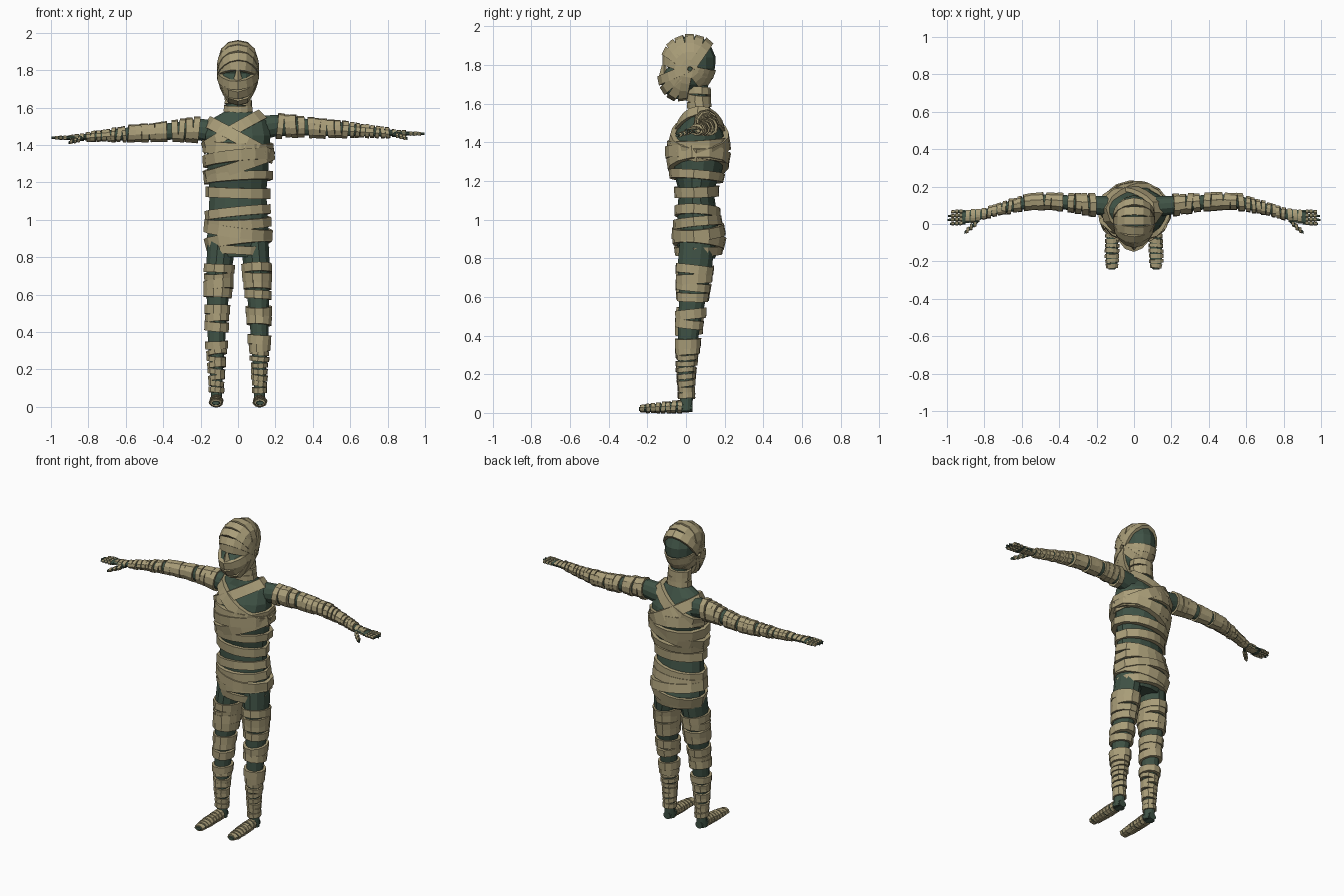
import bpy, bmesh, math, random
from mathutils import Vector
from mathutils.bvhtree import BVHTree

if "Cube" in bpy.data.objects:
    bpy.data.objects.remove(bpy.data.objects["Cube"])

random.seed(4)


def material(name, rgb):
    m = bpy.data.materials.new(name)
    m.diffuse_color = (*rgb, 1)
    m.use_nodes = True
    m.node_tree.nodes["Principled BSDF"].inputs["Base Color"].default_value = m.diffuse_color
    return m


SKIN = material("dark green skin", (0.05, 0.085, 0.06))
CLOTH = material("tan bandage", (0.40, 0.34, 0.19))
UV_AXES = [((0, 1, 0), (0, 0, 1)), ((1, 0, 0), (0, 0, 1)), ((1, 0, 0), (0, 1, 0))]


def finish(bm, name, mat):
    bmesh.ops.recalc_face_normals(bm, faces=bm.faces)
    me = bpy.data.meshes.new(name)
    bm.to_mesh(me)
    me.materials.append(mat)
    bpy.context.collection.objects.link(bpy.data.objects.new(name, me))


class Part:
    """Lofted body part with bandage rings fitted to its surface.
    Sections are (x, y, z, radius_u, radius_v) along one axis."""

    def __init__(self, name, axis, sections, sides=12):
        self.name, self.axis, self.sections = name, axis, sections
        u, v = (Vector(a) for a in UV_AXES[axis])
        bm = bmesh.new()
        rings = []
        for x, y, z, ru, rv in sections:
            ring = []
            for k in range(sides):
                a = 2 * math.pi * (k + 0.5) / sides
                ring.append(bm.verts.new(Vector((x, y, z)) + u * ru * math.cos(a) + v * rv * math.sin(a)))
            rings.append(ring)
        for r0, r1 in zip(rings, rings[1:]):
            for k in range(sides):
                j = (k + 1) % sides
                bm.faces.new((r0[k], r0[j], r1[j], r1[k]))
        bm.faces.new(rings[0])
        bm.faces.new(rings[-1])
        self.tree = BVHTree.FromBMesh(bm)
        finish(bm, name, SKIN)
        self.wrap = bmesh.new()

    def centre(self, value):
        for a, b in zip(self.sections, self.sections[1:]):
            lo, hi = a[self.axis], b[self.axis]
            if min(lo, hi) <= value <= max(lo, hi):
                return Vector(a[:3]).lerp(Vector(b[:3]), (value - lo) / (hi - lo))

    def band(self, c, normal, width, thick, sides=12, start=None, arc=2 * math.pi):
        n = Vector(normal).normalized()
        u = Vector(start) if start else n.orthogonal()
        u = (u - n * u.dot(n)).normalized()
        v = n.cross(u)
        closed = arc > 6.28
        rows = []
        for k in range(sides if closed else sides + 1):
            a = arc * k / sides - (0 if closed else arc / 2)
            d = u * math.cos(a) + v * math.sin(a)
            edges = [c + n * width * e for e in (-0.5, 0.5)]
            dist = [self.tree.ray_cast(e, d)[3] for e in edges]
            good = [x for x in dist if x]
            if not good:
                continue
            top = max(good)
            dist = [((x or top) + top) / 2 for x in dist]
            rows.append([self.wrap.verts.new(edges[i] + d * (dist[i] + o))
                         for i, o in ((0, -0.008), (1, -0.008), (1, thick), (0, thick))])
        pairs = list(zip(rows, rows[1:])) + ([(rows[-1], rows[0])] if closed else [])
        for r0, r1 in pairs:
            for i in range(4):
                j = (i + 1) % 4
                self.wrap.faces.new((r0[i], r0[j], r1[j], r1[i]))
        if not closed:
            self.wrap.faces.new(rows[0])
            self.wrap.faces.new(rows[-1])

    def bands(self, values, width, thick, tilt=0.1, sides=12):
        for value in values:
            n = [random.uniform(-tilt, tilt) for _ in range(3)]
            n[self.axis] = 1
            self.band(self.centre(value), n, width * random.uniform(0.9, 1.15),
                      thick * random.uniform(0.75, 1.25), sides)

    def done(self):
        finish(self.wrap, self.name + "_bandages", CLOTH)


# Torso and neck
torso = Part("torso", 2, [
    (0, .06, .80, .13, .09), (0, .07, .90, .17, .125), (0, .06, 1.0, .163, .105),
    (0, .052, 1.15, .155, .09), (0, .06, 1.25, .165, .125), (0, .065, 1.37, .172, .155),
    (0, .07, 1.45, .178, .125), (0, .075, 1.53, .16, .075), (0, .07, 1.58, .07, .055),
    (0, .06, 1.70, .055, .052)], 14)
# height, slope along x, slope along y, width
for z, sx, sy, w in [(.84, -.05, .02, .045), (.89, .12, -.1, .06), (.94, -.12, .08, .055),
                     (.985, .04, .1, .05), (1.04, .1, -.05, .05), (1.145, -.03, .03, .055),
                     (1.225, .06, -.08, .045), (1.29, .33, .05, .06), (1.33, .1, -.1, .06),
                     (1.385, -.05, .06, .065)]:
    torso.band(Vector((0, .06, z)), (-sx, -sy, 1), w, .022 * random.uniform(.8, 1.2), 14)
torso.band(Vector((0, .07, 1.435)), (.55, .03, 1), .065, .02, 16)
torso.band(Vector((0, .07, 1.49)), (-.58, .05, 1), .06, .016, 16)
torso.bands([1.595, 1.63, 1.665], .035, .012, .15)
torso.done()

# Head, wrapped in strips that fan out from the ears
head = Part("head", 2, [
    (0, -.045, 1.625, .04, .03), (0, -.04, 1.66, .065, .068), (0, -.01, 1.70, .084, .115),
    (0, .005, 1.75, .097, .132), (0, .028, 1.785, .098, .122), (0, .022, 1.84, .101, .132),
    (0, .02, 1.90, .087, .108), (0, .025, 1.935, .056, .068), (0, .03, 1.947, .022, .03)], 14)
for deg in (-77, -57, -39, -21, 18, 35, 53, 71, 89, 107, 125, 193, 212, 232):
    t = math.radians(deg)
    d = Vector((0, -math.cos(t), math.sin(t)))
    n = Vector((random.uniform(-.06, .06), math.sin(t), math.cos(t)))
    head.band(Vector((0, .02, 1.78)), n, .046, .013 * random.uniform(.7, 1.3), 10, d, math.radians(168))
head.done()

# Nose wedge between the eyes
bm = bmesh.new()
bmesh.ops.create_cone(bm, segments=4, radius1=.026, radius2=.01, depth=.06, cap_ends=True)
bmesh.ops.translate(bm, verts=bm.verts, vec=(0, -.115, 1.77))
finish(bm, "nose", CLOTH)


def steps(a, b, count):
    return [a + (b - a) * i / (count - 1) for i in range(count)]


for s, side in ((1, "left"), (-1, "right")):
    def sec(rows, dz=0.0):
        return [(s * x, y, z + dz, a, b) for x, y, z, a, b in rows]

    # Leg
    leg = Part(side + "_leg", 2, sec([
        (.085, .06, .90, .08, .095), (.1, .045, .75, .072, .092), (.108, .035, .60, .062, .073),
        (.113, .018, .47, .052, .06), (.115, .008, .35, .048, .052), (.115, .0, .20, .036, .04),
        (.115, .003, .08, .03, .034), (.115, .0, .01, .034, .033)]))
    gaps = [.74, .695, .65] + ([.61, .52, .475, .43, .33] if s < 0 else [.60, .51, .46, .36, .32])
    leg.bands(gaps, .046, .014, .12)
    leg.bands(steps(.29, .09, 7), .027, .011, .14, 10)
    leg.done()

    # Foot
    foot = Part(side + "_foot", 1, sec([
        (.115, .033, .026, .026, .022), (.115, -.02, .032, .031, .03), (.117, -.10, .028, .033, .025),
        (.118, -.18, .024, .034, .019), (.118, -.225, .022, .03, .016), (.118, -.242, .02, .018, .01)]), 10)
    foot.bands(steps(-.035, -.225, 8), .02, .006, .1, 10)
    foot.done()

    # Arm and palm
    dz = -.022 if s < 0 else 0
    arm = Part(side + "_arm", 0, sec([
        (.08, .09, 1.485, .06, .07), (.2, .1, 1.503, .052, .06), (.3, .11, 1.50, .042, .05),
        (.45, .122, 1.488, .038, .042), (.55, .12, 1.484, .036, .038), (.7, .085, 1.473, .028, .027),
        (.8, .055, 1.465, .022, .02), (.84, .045, 1.463, .034, .014), (.92, .036, 1.46, .036, .011)], dz))
    upper = [.225, .265, .30, .335, .395, .425, .455, .50, .535, .57]
    arm.bands([s * x for x in upper], .034, .012, .12, 10)
    arm.bands([s * x for x in steps(.61, .80, 8)], .021, .009, .14, 10)
    arm.bands([s * x for x in (.835, .862, .888)], .021, .005, .1, 10)
    arm.done()

    # Four fingers
    for i in range(4):
        y = .005 + i * .021
        tip = (.985, .997, .994, .975)[i]
        finger = Part(f"{side}_finger_{i + 1}", 0, sec([
            (.90, y, 1.46, .009, .009), (.95, y - .002, 1.461, .009, .009),
            (tip, y - .004, 1.46, .006, .006)], dz), 6)
        finger.bands([s * x for x in (.925, .947, .969)], .015, .003, .08, 6)
        finger.done()

    # Thumb
    thumb = Part(side + "_thumb", 0, sec([
        (.825, .03, 1.458, .014, .012), (.865, -.012, 1.447, .013, .011),
        (.905, -.046, 1.434, .008, .008)], dz), 8)
    thumb.bands([s * x for x in (.85, .87, .89)], .012, .004, .1, 8)
    thumb.done()
